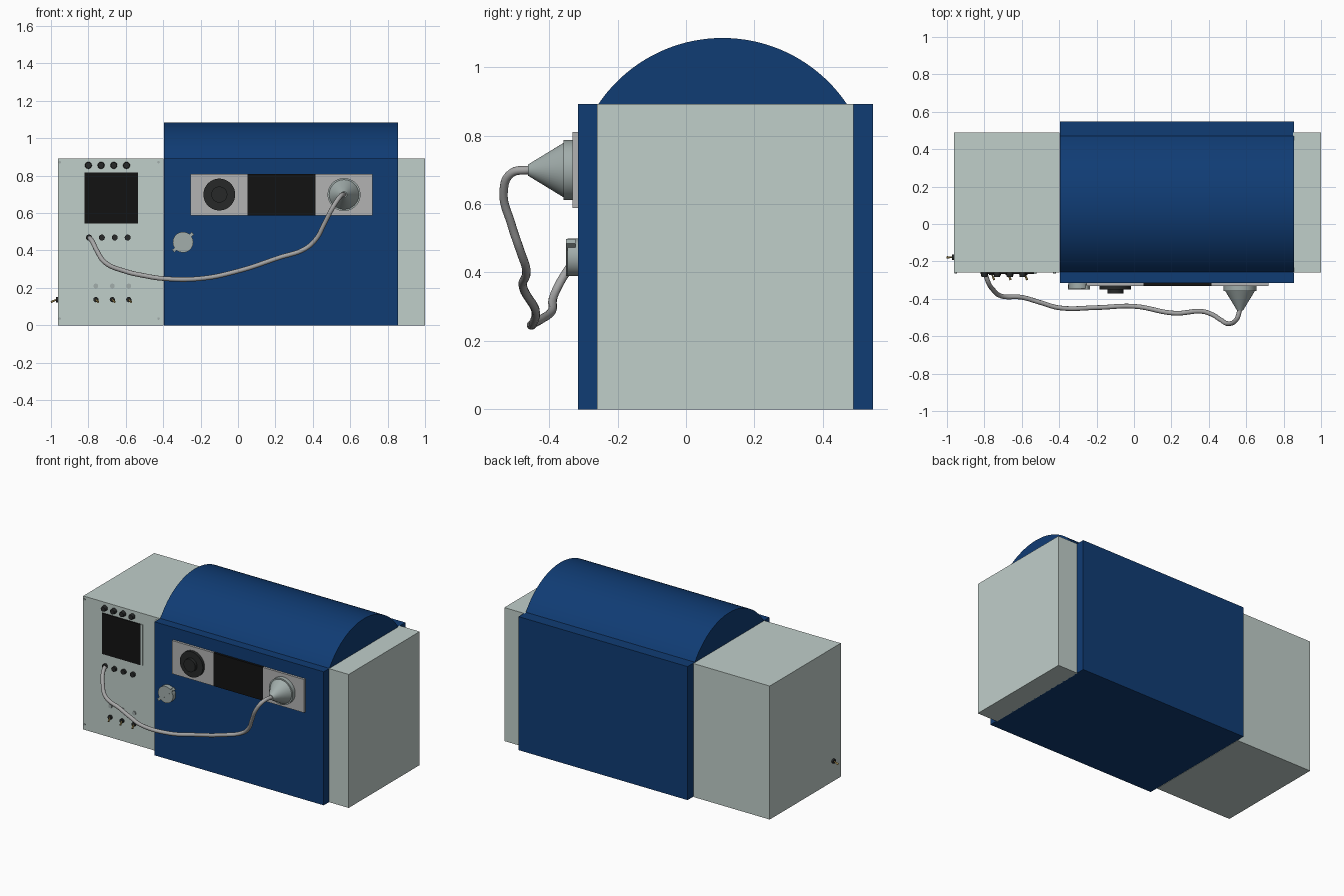
import bpy, math
from mathutils import Vector

if "Cube" in bpy.data.objects:
    bpy.data.objects.remove(bpy.data.objects["Cube"])

def mat(name, c):
    m = bpy.data.materials.new(name)
    m.diffuse_color = (*c, 1)
    m.use_nodes = True
    m.node_tree.nodes["Principled BSDF"].inputs["Base Color"].default_value = m.diffuse_color
    return m

PALE = mat("pale_paint", (0.53, 0.62, 0.59))
BLUE = mat("blue_paint", (0.005, 0.045, 0.175))
BLACK = mat("black", (0.006, 0.006, 0.006))
DARK = mat("dark_plastic", (0.02, 0.022, 0.022))
PLATE = mat("plate_grey", (0.45, 0.45, 0.45))
METAL = mat("metal", (0.36, 0.42, 0.41))
HOSE = mat("hose_grey", (0.38, 0.38, 0.38))
BRASS = mat("brass", (0.35, 0.25, 0.08))

def finish(o, name, m, smooth=False):
    o.name = name
    o.data.materials.clear()
    o.data.materials.append(m)
    if smooth:
        bpy.ops.object.shade_smooth_by_angle(angle=math.radians(35))
    return o

def box(name, lo, hi, m):
    lo, hi = Vector(lo), Vector(hi)
    bpy.ops.mesh.primitive_cube_add(size=1, location=(lo + hi) / 2)
    o = bpy.context.object
    o.scale = hi - lo
    bpy.ops.object.transform_apply(location=False, rotation=False)
    return finish(o, name, m)

def rod(name, a, b, r1, r2, m, n=32):
    """Cylinder or cone from point a (radius r1) to point b (radius r2)."""
    a, b = Vector(a), Vector(b)
    bpy.ops.mesh.primitive_cone_add(vertices=n, radius1=r1, radius2=r2, depth=(b - a).length,
                                    location=(a + b) / 2)
    o = bpy.context.object
    o.rotation_euler = (b - a).to_track_quat('Z', 'Y').to_euler()
    return finish(o, name, m, True)

def disc(name, x, z, y0, y1, r, m, r2=None, n=32):
    return rod(name, (x, y0, z), (x, y1, z), r, r if r2 is None else r2, m, n)

# Cabinets and central housing
box("left_cabinet", (-0.962, -0.26, 0), (-0.397, 0.49, 0.892), PALE)
box("right_cabinet", (0.85, -0.26, 0), (1.0, 0.49, 0.892), PALE)
box("central_housing", (-0.395, -0.316, 0), (0.855, 0.547, 0.892), BLUE)

# Domed lid: circular segment extruded along x
half, rise, cy, base = 0.363, 0.193, 0.107, 0.892
R = (half ** 2 + rise ** 2) / (2 * rise)
span, N = math.asin(half / R), 40
arc = [(cy + R * math.sin(t), base + rise - R + R * math.cos(t))
       for t in (-span + 2 * span * i / N for i in range(N + 1))]
verts = [(x, y, z) for x in (-0.395, 0.855) for y, z in arc]
k = N + 1
faces = [(i, (i + 1) % k, (i + 1) % k + k, i + k) for i in range(k)]
faces += [tuple(reversed(range(k))), tuple(range(k, 2 * k))]
me = bpy.data.meshes.new("domed_lid")
me.from_pydata(verts, [], faces)
lid = bpy.data.objects.new("domed_lid", me)
bpy.context.collection.objects.link(lid)
bpy.ops.object.select_all(action='DESELECT')
lid.select_set(True)
bpy.context.view_layer.objects.active = lid
finish(lid, "domed_lid", BLUE, True)

# Port panel on the housing
for name, x0, x1, m in (("left_plate", -0.255, 0.05, PLATE), ("window", 0.05, 0.415, BLACK),
                        ("right_plate", 0.415, 0.72, PLATE)):
    box(name, (x0, -0.331, 0.588), (x1, -0.314, 0.81), m)

# Round vent on the left plate
disc("vent_base", -0.10, 0.699, -0.325, -0.35, 0.085, DARK, n=48)
disc("vent_hub", -0.10, 0.699, -0.345, -0.371, 0.043, DARK)

# Hose funnel on the right plate
disc("funnel_flange", 0.567, 0.699, -0.325, -0.358, 0.088, METAL, n=48)
disc("funnel_cone", 0.567, 0.699, -0.357, -0.462, 0.08, 0 or METAL, 0.016, 48)

# Latch knob with a diagonal bar
disc("latch_knob", -0.294, 0.444, -0.314, -0.346, 0.055, METAL)
bar = box("latch_bar", (-0.071, -0.014, -0.009), (0.071, 0.014, 0.009), METAL)
bar.location = (-0.294, -0.337, 0.444)
bar.rotation_euler = (0, math.radians(-42), 0)

# Flexible hose
pts = [(0.567, -0.455, 0.70), (0.548, -0.51, 0.69), (0.51, -0.533, 0.635), (0.46, -0.51, 0.54),
       (0.42, -0.485, 0.465), (0.36, -0.467, 0.41), (0.22, -0.477, 0.362), (0.0, -0.44, 0.29),
       (-0.2, -0.447, 0.25), (-0.4, -0.448, 0.25), (-0.5, -0.42, 0.265), (-0.6, -0.392, 0.288),
       (-0.71, -0.385, 0.335), (-0.755, -0.35, 0.40), (-0.78, -0.31, 0.45), (-0.797, -0.26, 0.47)]
cu = bpy.data.curves.new("hose", 'CURVE')
cu.dimensions = '3D'
cu.bevel_depth = 0.0125
cu.bevel_resolution = 4
cu.resolution_u = 10
cu.use_fill_caps = True
sp = cu.splines.new('BEZIER')
sp.bezier_points.add(len(pts) - 1)
for bp, p in zip(sp.bezier_points, pts):
    bp.co = p
    bp.handle_left_type = bp.handle_right_type = 'AUTO'
cu.materials.append(HOSE)
bpy.context.collection.objects.link(bpy.data.objects.new("hose", cu))

# Screen with a pale edge strip
box("screen", (-0.82, -0.266, 0.545), (-0.535, -0.255, 0.818), BLACK)
box("screen_edge", (-0.535, -0.266, 0.545), (-0.52, -0.255, 0.818), PALE)

# Knobs above and sockets below the screen
for i in range(4):
    x = -0.8 + 0.068 * i
    disc("knob_%d" % i, x, 0.855, -0.255, -0.284, 0.019, DARK, 0.016, 20)
    x = -0.797 + 0.069 * i
    disc("socket_%d" % i, x, 0.469, -0.255, -0.276, 0.016, DARK, n=20)

# Indicator lamps and toggle switches
for i in range(3):
    x = -0.76 + 0.088 * i
    disc("lamp_%d" % i, x, 0.21, -0.255, -0.266, 0.013, METAL, n=20)
    disc("switch_base_%d" % i, x, 0.137, -0.255, -0.272, 0.014, DARK, n=16)
    rod("switch_lever_%d" % i, (x, -0.268, 0.137), (x + 0.012, -0.298, 0.125), 0.004, 0.006, BRASS, 12)

# Toggle switch on the left side
rod("side_switch_base", (-0.955, -0.178, 0.137), (-0.973, -0.178, 0.137), 0.015, 0.015, DARK, 16)
rod("side_switch_lever", (-0.97, -0.178, 0.137), (-1.0, -0.178, 0.124), 0.004, 0.006, BRASS, 12)

# Panel corner screws
for i, (x, z) in enumerate((x, z) for x in (-0.953, -0.425) for z in (0.036, 0.872)):
    disc("screw_%d" % i, x, z, -0.255, -0.264, 0.007, METAL, n=12)
